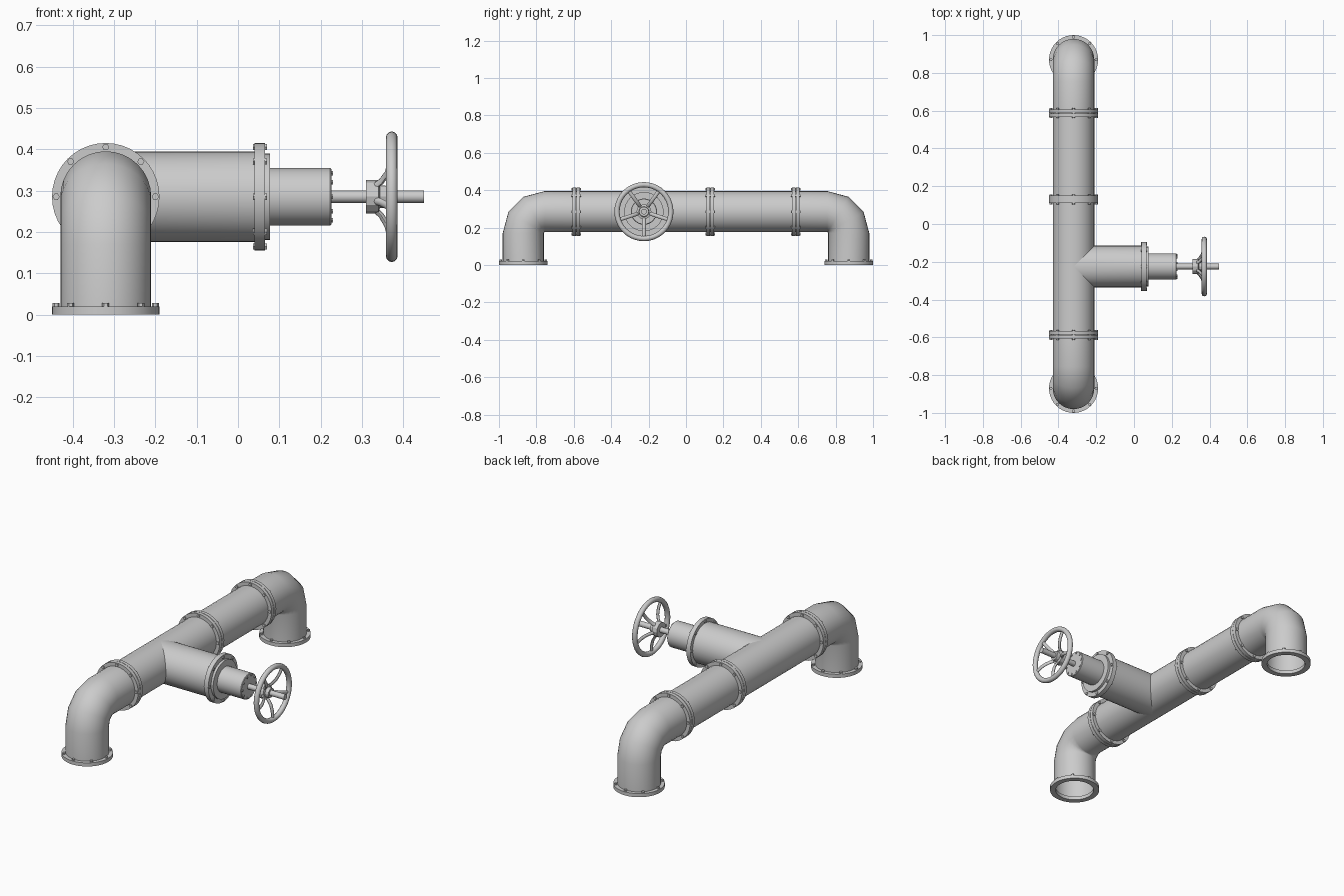
import bpy, bmesh
from math import sin, cos, pi, radians
from mathutils import Vector

if "Cube" in bpy.data.objects:
    bpy.data.objects.remove(bpy.data.objects["Cube"])

PX, PZ, R = -0.32, 0.285, 0.11      # pipe axis and radius
VY = -0.225                         # valve branch position
N = 32


def loft(name, rings, cyclic=False, smooth=35):
    """Skin a list of vertex rings; single-point rings close the ends."""
    bm = bmesh.new()
    vs = [[bm.verts.new(p) for p in ring] for ring in rings]
    pairs = list(zip(vs, vs[1:])) + ([(vs[-1], vs[0])] if cyclic else [])
    for a, b in pairs:
        n = max(len(a), len(b))
        for i in range(n):
            j = (i + 1) % n
            if len(a) == 1:
                bm.faces.new((a[0], b[j], b[i]))
            elif len(b) == 1:
                bm.faces.new((a[i], a[j], b[0]))
            else:
                bm.faces.new((a[i], a[j], b[j], b[i]))
    bmesh.ops.recalc_face_normals(bm, faces=bm.faces)
    me = bpy.data.meshes.new(name)
    bm.to_mesh(me)
    bm.free()
    ob = bpy.data.objects.new(name, me)
    bpy.context.collection.objects.link(ob)
    bpy.ops.object.select_all(action='DESELECT')
    ob.select_set(True)
    bpy.context.view_layer.objects.active = ob
    if smooth:
        bpy.ops.object.shade_smooth_by_angle(angle=radians(smooth))
    return ob


def lathe(name, profile, loc, axis, n=N, cyclic=False, smooth=35):
    """Revolve (radius, height) points around an axis through loc."""
    q = Vector(axis).to_track_quat('Z', 'Y')
    rings = []
    for r, h in profile:
        angs = [2 * pi * i / n for i in range(n)] if r > 0 else [0]
        rings.append([Vector(loc) + q @ Vector((r * cos(a), r * sin(a), h)) for a in angs])
    return loft(name, rings, cyclic, smooth)


def ring_plate(name, loc, axis, h0, h1, r0=0.1, r1=0.13):
    return lathe(name, [(r0, h0), (r1, h0), (r1, h1), (r0, h1)], loc, axis, 40, True)


def bolts(name, loc, axis, h0, h1, circle=0.12, size=0.0085, count=8):
    q = Vector(axis).to_track_quat('Z', 'Y')
    for i in range(count):
        a = 2 * pi * i / count
        p = Vector(loc) + q @ Vector((circle * cos(a), circle * sin(a), 0))
        lathe(name, [(0, h0), (size, h0), (size, h1), (0, h1)], p, axis, 6, smooth=0)


# straight pipe runs
for name, y0, y1 in (("tee_run", -0.587, 0.13), ("straight_pipe", 0.13, 0.587)):
    lathe(name, [(R, y0), (R, y1)], (PX, 0, PZ), (0, 1, 0))

# end elbows with floor flanges
BR = 0.115
for s in (-1, 1):
    path = [(0.87, 0.0, 0.0)]
    for k in range(4):
        t = radians(30 * k)
        path.append((0.755 + BR * cos(t), PZ - BR + BR * sin(t), t))
    path.append((0.587, PZ, pi / 2))
    rings = []
    for y, z, t in path:
        rings.append([(PX + R * cos(a), s * (y + R * sin(a) * cos(t)), z + R * sin(a) * sin(t))
                      for a in (2 * pi * i / N for i in range(N))])
    loft("elbow", rings)
    base = (PX, s * 0.87, 0)
    ring_plate("floor_flange", base, (0, 0, 1), 0, 0.02)
    bolts("floor_bolt", base, (0, 0, 1), 0.015, 0.028)

# paired joint flanges
for y in (-0.587, 0.13, 0.587):
    loc = (PX, y, PZ)
    ring_plate("joint_flange", loc, (0, 1, 0), -0.02, -0.001)
    ring_plate("joint_flange", loc, (0, 1, 0), 0.001, 0.02)
    bolts("joint_bolt", loc, (0, 1, 0), -0.026, 0.026)

# tee branch, mitred onto the run
angs = [2 * pi * i / N for i in range(N)]
loft("tee_branch", [[(PX + R * abs(cos(a)), VY + R * cos(a), PZ + R * sin(a)) for a in angs],
                    [(0.045, VY + R * cos(a), PZ + R * sin(a)) for a in angs]])

# valve body
V, X = (0, VY, PZ), (1, 0, 0)
ring_plate("branch_flange", V, X, 0.04, 0.065)
bolts("branch_bolt", V, X, 0.036, 0.07)
lathe("valve_bonnet", [(0.105, 0.06), (0.105, 0.078), (0.07, 0.078), (0.07, 0.223),
                       (0.067, 0.226), (0, 0.226)], V, X)
bolts("bonnet_bolt", V, X, 0.22, 0.23, 0.06, 0.006, 10)
lathe("valve_stem", [(0, 0.22), (0.015, 0.22), (0.015, 0.45), (0, 0.45)], V, X, 20)

# hand wheel
lathe("wheel_hub", [(0, 0.31), (0.04, 0.31), (0.04, 0.34), (0.028, 0.343),
                    (0.026, 0.362), (0, 0.362)], V, X, 12, smooth=25)
lathe("wheel_rim", [(0.144 + 0.014 * cos(a), 0.372 + 0.014 * sin(a))
                    for a in (2 * pi * i / 12 for i in range(12))], V, X, 40, True, 40)
spoke = ((0.33, 0.03), (0.347, 0.046), (0.361, 0.07), (0.369, 0.1), (0.372, 0.144))
for k in range(5):
    a = radians(-90 + 72 * k)
    u, w = Vector((0, cos(a), sin(a))), Vector((0, -sin(a), cos(a)))
    rings = []
    for i, (x, r) in enumerate(spoke):
        p0, p1 = spoke[max(i - 1, 0)], spoke[min(i + 1, 4)]
        t = Vector((p1[0] - p0[0], 0, 0)) + u * (p1[1] - p0[1])
        nrm = t.normalized().cross(w)
        c = Vector((x, VY, PZ)) + u * r
        rings.append([c + w * 0.01 * cos(b) + nrm * 0.007 * sin(b)
                      for b in (2 * pi * j / 8 for j in range(8))])
    loft("wheel_spoke", rings, smooth=50)
